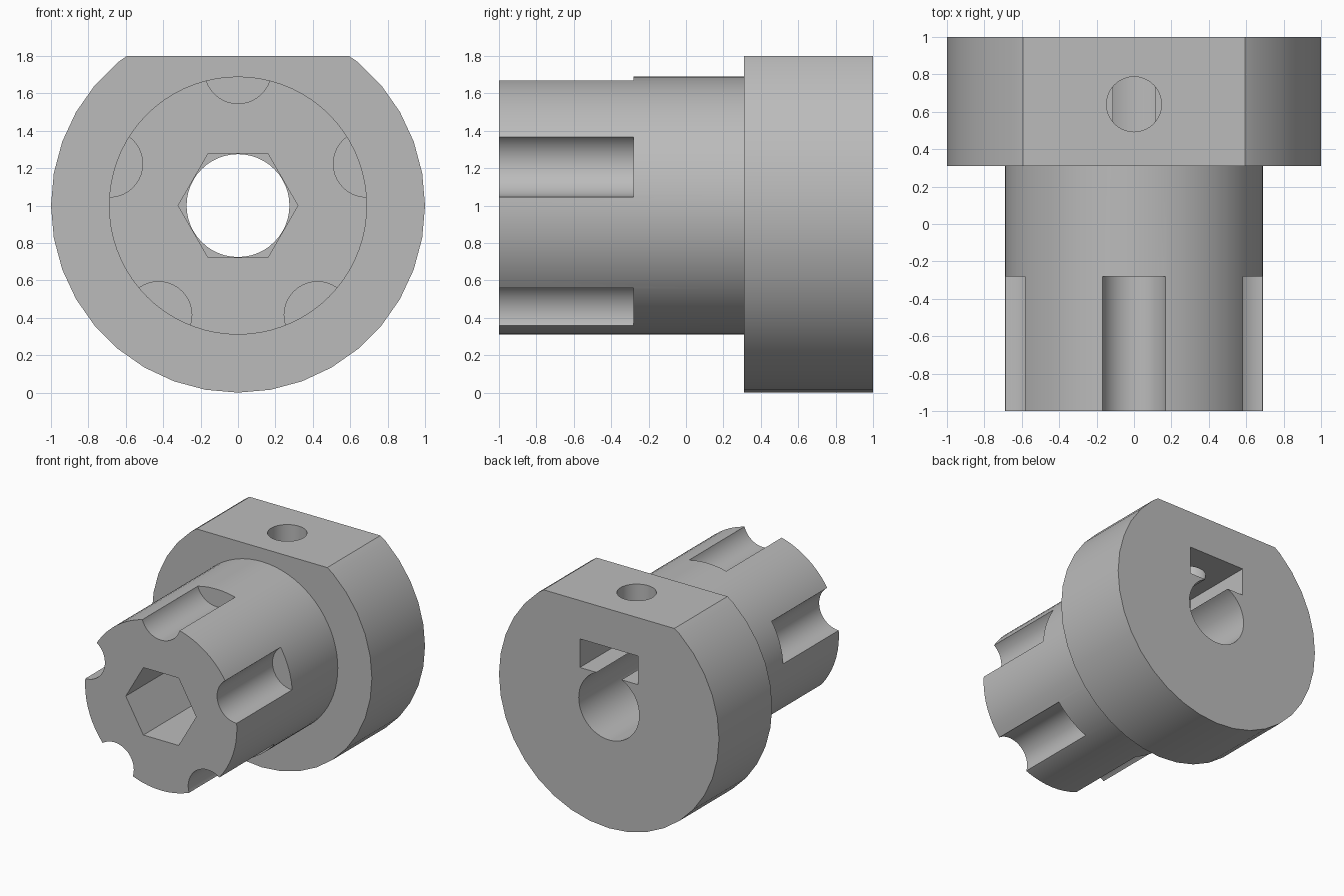
import bpy, bmesh
from math import cos, sin, pi, radians
from mathutils import Vector, Matrix

cube = bpy.data.objects.get("Cube")
if cube:
    bpy.data.objects.remove(cube, do_unlink=True)

AXIS_Z = 1.0
FRONT, STEP, BACK = -1.0, 0.31, 1.0
GROOVE_END = -0.28
FLAT_Z = 1.8

grey = bpy.data.materials.new("plain grey")
grey.use_nodes = True
colour = (0.5, 0.5, 0.5, 1)
grey.diffuse_color = colour
grey.node_tree.nodes["Principled BSDF"].inputs["Base Color"].default_value = colour


def prism(name, radius, sides, start, end):
    """Regular prism between two points, first corner towards +x."""
    start, end = Vector(start), Vector(end)
    along = (end - start).normalized()
    u = Vector((1, 0, 0))
    v = along.cross(u)
    bm = bmesh.new()
    rings = [[bm.verts.new(p + radius * (u * cos(2 * pi * i / sides) + v * sin(2 * pi * i / sides)))
              for i in range(sides)] for p in (start, end)]
    bm.faces.new(rings[0])
    bm.faces.new(rings[1])
    for i in range(sides):
        j = (i + 1) % sides
        bm.faces.new((rings[0][i], rings[0][j], rings[1][j], rings[1][i]))
    return finish(name, bm)


def box(name, low, high):
    low, high = Vector(low), Vector(high)
    bm = bmesh.new()
    bmesh.ops.create_cube(bm, size=1, matrix=Matrix.Translation((low + high) / 2)
                          @ Matrix.Diagonal((*(high - low), 1)))
    return finish(name, bm)


def finish(name, bm):
    bmesh.ops.recalc_face_normals(bm, faces=bm.faces)
    mesh = bpy.data.meshes.new(name)
    bm.to_mesh(mesh)
    bm.free()
    mesh.materials.append(grey)
    obj = bpy.data.objects.new(name, mesh)
    bpy.context.collection.objects.link(obj)
    return obj


def combine(body, tool, operation="DIFFERENCE"):
    """Apply a boolean and discard the tool object."""
    mod = body.modifiers.new(tool.name, "BOOLEAN")
    mod.operation, mod.object, mod.solver = operation, tool, "EXACT"
    bpy.context.view_layer.objects.active = body
    bpy.ops.object.modifier_apply(modifier=mod.name)
    bpy.data.objects.remove(tool, do_unlink=True)


# Wide collar with a flat on top
hub = prism("flanged_hub", 1.0, 36, (0, STEP, AXIS_Z), (0, BACK, AXIS_Z))
combine(hub, box("collar_flat", (-2, -2, FLAT_Z), (2, 2, 3)))

# Narrow shaft
combine(hub, prism("shaft", 0.69, 72, (0, FRONT, AXIS_Z), (0, STEP + 0.1, AXIS_Z)), "UNION")

# Five round grooves at the front of the shaft
for k in range(5):
    a = radians(90 + 72 * k)
    x, z = 0.723 * cos(a), AXIS_Z + 0.723 * sin(a)
    combine(hub, prism("groove", 0.178, 40, (x, FRONT - 0.1, z), (x, GROOVE_END, z)))

# Hexagonal socket leading into a round bore
combine(hub, prism("hex_socket", 0.32, 6, (0, FRONT - 0.1, AXIS_Z), (0, GROOVE_END, AXIS_Z)))
combine(hub, prism("bore", 0.275, 48, (0, GROOVE_END - 0.05, AXIS_Z), (0, BACK + 0.1, AXIS_Z)))

# Nut slot in the back and screw hole through the flat
combine(hub, box("nut_slot", (-0.265, 0.37, 1.25), (0.265, BACK + 0.1, 1.485)))
combine(hub, prism("screw_hole", 0.147, 40, (0, 0.64, 1.4), (0, 0.64, 2)))

# Smooth round walls, sharp edges
bpy.ops.object.select_all(action="DESELECT")
hub.select_set(True)
bpy.context.view_layer.objects.active = hub
bpy.ops.object.shade_smooth_by_angle(angle=radians(25))
